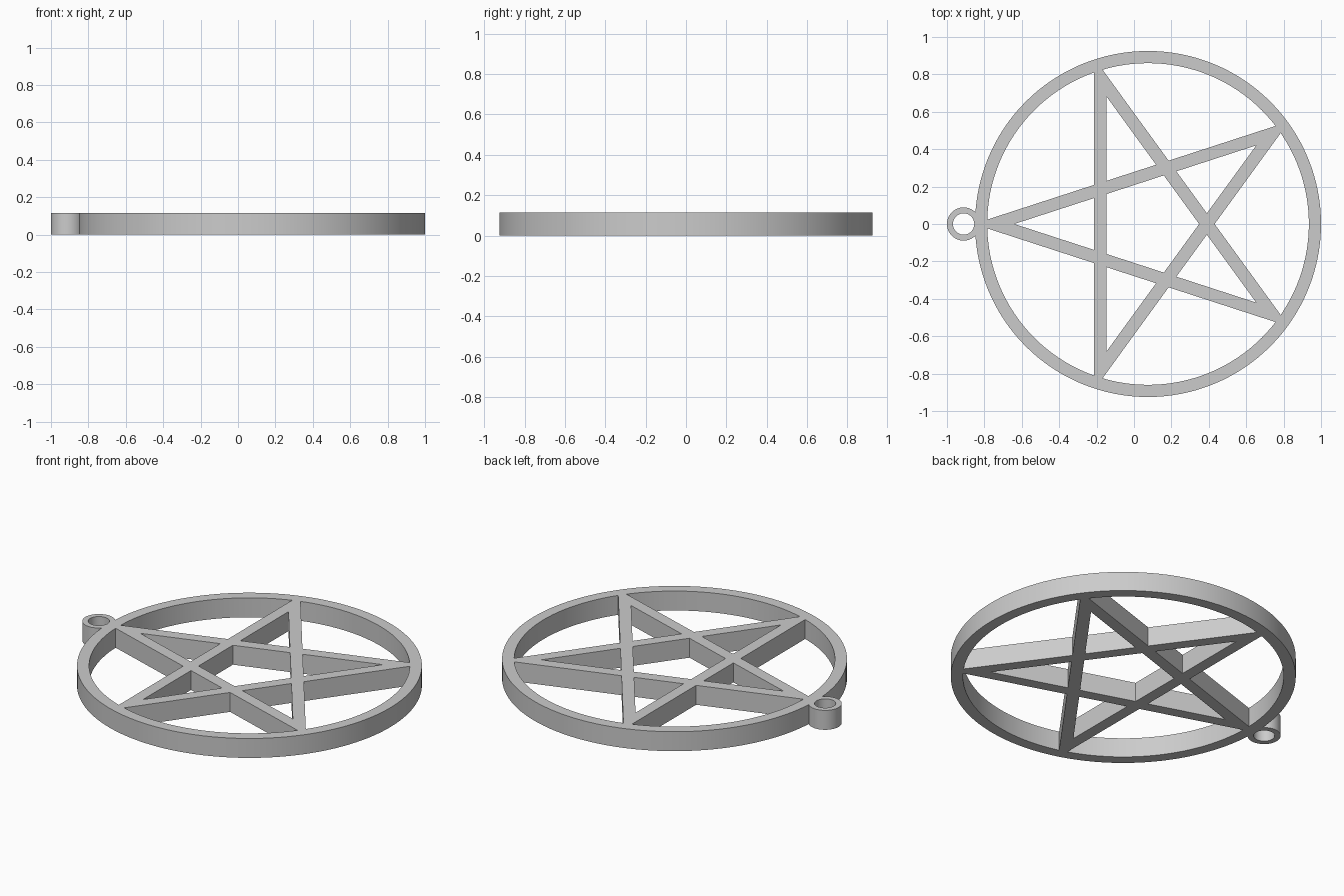
import bpy
from math import cos, sin, tan, pi, radians

cube = bpy.data.objects.get("Cube")
if cube:
    bpy.data.objects.remove(cube, do_unlink=True)

HEIGHT = 0.115
RING_X, RING_OUT, RING_IN = 0.075, 0.925, 0.86
BAIL_X, BAIL_OUT, BAIL_IN = -0.911, 0.089, 0.057
BAR_OUT, BAR_IN = 0.288, 0.221   # distance of bar edges from the centre
TIP_CUT = 0.9                    # star tips end inside the ring band

grey = bpy.data.materials.new("plain grey")
grey.use_nodes = True
color = (0.6, 0.6, 0.6, 1)
grey.diffuse_color = color
grey.node_tree.nodes["Principled BSDF"].inputs["Base Color"].default_value = color


def circle(radius, count):
    return [(radius * cos(2 * pi * i / count), radius * sin(2 * pi * i / count))
            for i in range(count)]


def turned(points, angle):
    c, s = cos(angle), sin(angle)
    return [(x * c - y * s, x * s + y * c) for x, y in points]


def plate(name, loops, x):
    """Extrude closed loops (outline first, then holes) into a solid plate."""
    curve = bpy.data.curves.new(name, "CURVE")
    curve.dimensions = "2D"
    curve.fill_mode = "BOTH"
    curve.extrude = HEIGHT / 2
    for loop in loops:
        spline = curve.splines.new("POLY")
        spline.points.add(len(loop) - 1)
        for point, (px, py) in zip(spline.points, loop):
            point.co = (px, py, 0, 1)
        spline.use_cyclic_u = True
    obj = bpy.data.objects.new(name, curve)
    obj.location = (x, 0, HEIGHT / 2)
    bpy.context.collection.objects.link(obj)
    bpy.ops.object.select_all(action="DESELECT")
    obj.select_set(True)
    bpy.context.view_layer.objects.active = obj
    bpy.ops.object.convert(target="MESH")
    obj = bpy.context.object
    obj.data.materials.clear()
    obj.data.materials.append(grey)
    bpy.ops.object.shade_smooth_by_angle(angle=radians(30))
    return obj


# Outer band and hanging loop
plate("outer_ring", [circle(RING_OUT, 128), circle(RING_IN, 128)], RING_X)
plate("hanging_loop", [circle(BAIL_OUT, 48), circle(BAIL_IN, 48)], BAIL_X)

# Five-pointed star of crossing bars, one tip pointing at the loop
d36, d72 = radians(36), radians(72)
half_tip = (BAR_OUT / cos(d72) - TIP_CUT) * tan(d36 / 2)
arm = [(TIP_CUT, -half_tip), (TIP_CUT, half_tip),
       (BAR_OUT, BAR_OUT * tan(d36))]
half_base = (BAR_IN - BAR_OUT * cos(d72)) / sin(d72)
arm_hole = [(BAR_IN / cos(d72), 0), (BAR_OUT, half_base), (BAR_OUT, -half_base)]
outline, middle, holes = [], [], []
for i in range(5):
    angle = pi + i * d72
    outline += turned(arm, angle)
    middle += turned([(BAR_IN, BAR_IN * tan(d36))], angle)
    holes.append(turned(arm_hole, angle))
plate("star", [outline, middle] + holes, RING_X)
